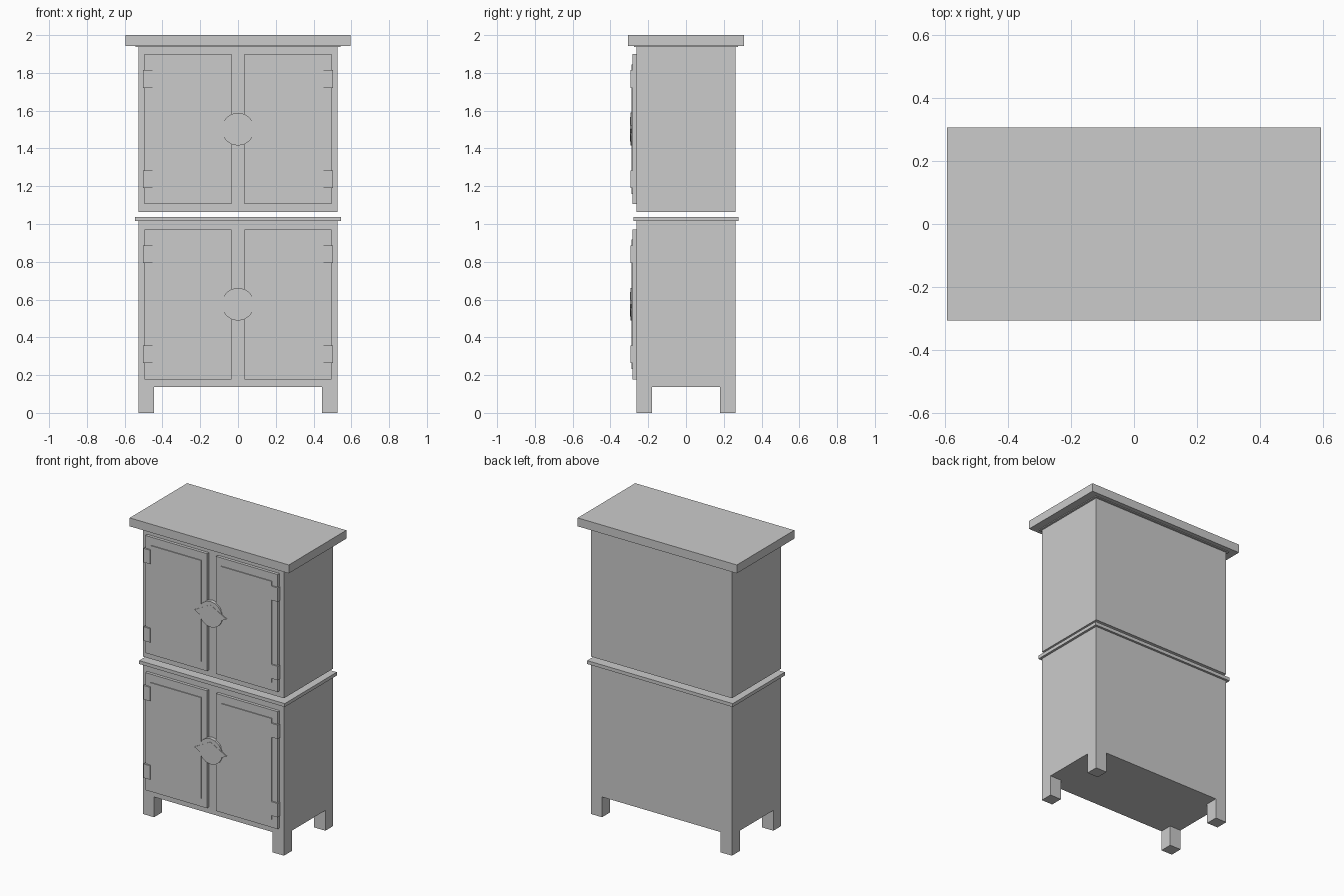
import bpy, math

old = bpy.data.objects.get("Cube")
if old:
    bpy.data.objects.remove(old, do_unlink=True)

grey = bpy.data.materials.new("plain_grey")
grey.use_nodes = True
grey.diffuse_color = (0.6, 0.6, 0.6, 1)
bsdf = next(n for n in grey.node_tree.nodes if n.type == 'BSDF_PRINCIPLED')
bsdf.inputs["Base Color"].default_value = (0.6, 0.6, 0.6, 1)
bsdf.inputs["Roughness"].default_value = 0.7


def prism(name, outline, y_front, y_back):
    """Extrude an (x, z) outline, counter-clockwise from the front, along y."""
    n = len(outline)
    verts = [(x, y, z) for y in (y_front, y_back) for x, z in outline]
    faces = [tuple(range(n)), tuple(reversed(range(n, 2 * n)))]
    faces += [(i, i + n, (i + 1) % n + n, (i + 1) % n) for i in range(n)]
    mesh = bpy.data.meshes.new(name)
    mesh.from_pydata(verts, [], faces)
    mesh.materials.append(grey)
    obj = bpy.data.objects.new(name, mesh)
    bpy.context.collection.objects.link(obj)
    return obj


def box(name, x0, x1, y0, y1, z0, z1):
    return prism(name, [(x0, z0), (x1, z0), (x1, z1), (x0, z1)], y0, y1)


def slab(name, half_x, half_y, z0, z1):
    return box(name, -half_x, half_x, -half_y, half_y, z0, z1)


W, D = 0.528, 0.263          # half width and half depth of the carcass
LEG, LEG_H = 0.084, 0.137

# Carcass, with the upper cabinet standing just clear of the lower one
slab("lower_cabinet", W, D, LEG_H, 1.015)
slab("waist_moulding", 0.544, 0.278, 1.015, 1.038)
slab("upper_cabinet", W, D, 1.064, 1.938)
slab("cornice_bead", 0.542, 0.276, 1.938, 1.943)
slab("top_board", 0.595, 0.307, 1.943, 2.0)

# Legs
for sx, side in ((-1, "right"), (1, "left")):
    for sy, end in ((-1, "front"), (1, "back")):
        xs = sorted((sx * W, sx * (W - LEG)))
        ys = sorted((sy * D, sy * (D - LEG)))
        box(f"{end}_{side}_leg", *xs, *ys, 0, LEG_H)

# Doors with raised panels, hinges and a round lock plate per cabinet
for level, zc in (("lower", 0.575), ("upper", 1.502)):
    for s, side in ((-1, "right"), (1, "left")):
        name = f"{level}_{side}"
        xs = sorted((s * 0.034, s * 0.495))
        box(name + "_door", *xs, -0.283, -D, zc - 0.397, zc + 0.397)
        xs = sorted((s * 0.074, s * 0.453))
        box(name + "_panel", *xs, -0.289, -0.283, zc - 0.342, zc + 0.342)
        xs = sorted((s * 0.453, s * 0.502))
        for t, spot in ((-1, "bottom"), (1, "top")):
            zh = zc + t * 0.265
            box(f"{name}_{spot}_hinge", *xs, -0.293, -0.27, zh - 0.047, zh + 0.047)
    circle = [(0.087 * math.cos(a), zc + 0.087 * math.sin(a))
              for a in (math.tau * i / 16 for i in range(16))]
    prism(level + "_lock_plate", circle, -0.294, -0.27)
    # Thin pointed catch across the lock plate
    prism(level + "_lock_catch",
          [(-0.12, zc), (0, zc - 0.065), (0.12, zc), (0, zc + 0.065)],
          -0.296, -0.288)
